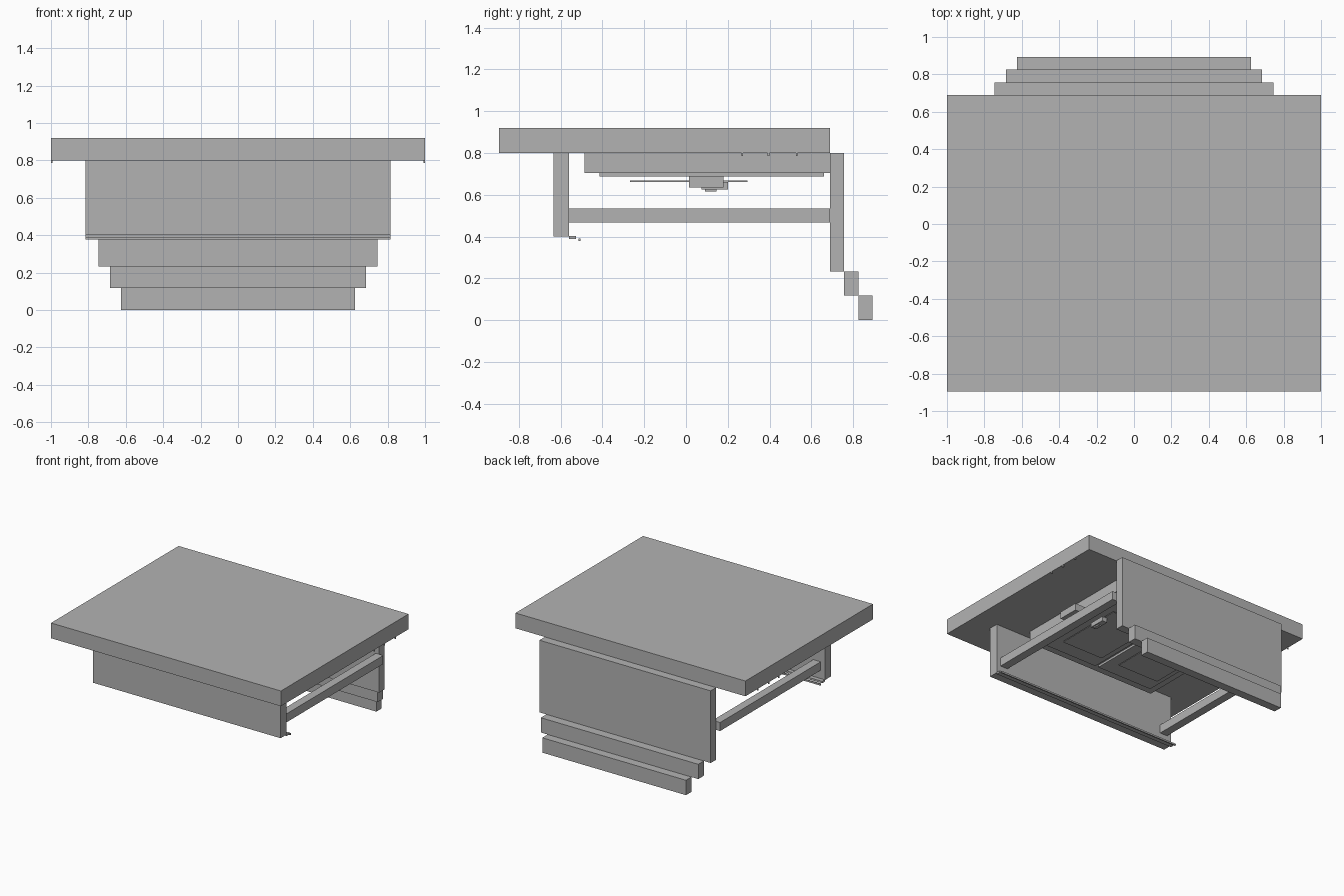
import bpy
import bmesh

cube = bpy.data.objects.get("Cube")
if cube:
    bpy.data.objects.remove(cube, do_unlink=True)

GREY = (0.45, 0.45, 0.45, 1.0)
grey = bpy.data.materials.new("plain_grey")
grey.use_nodes = True
grey.diffuse_color = GREY
grey.node_tree.nodes["Principled BSDF"].inputs["Base Color"].default_value = GREY


def box(name, xs, ys, zs):
    """Box from its (min, max) range on each axis."""
    mesh = bpy.data.meshes.new(name)
    bm = bmesh.new()
    bmesh.ops.create_cube(bm, size=1)
    for v in bm.verts:
        v.co = [r[0] if c < 0 else r[1] for c, r in zip(v.co, (xs, ys, zs))]
    bm.to_mesh(mesh)
    bm.free()
    mesh.materials.append(grey)
    obj = bpy.data.objects.new(name, mesh)
    bpy.context.collection.objects.link(obj)
    return obj


def wide(name, half, ys, zs):
    """Box centred on x."""
    return box(name, (-half, half), ys, zs)


def pair(name, xs, ys, zs):
    """Box on the left and its mirror on the right."""
    box("left_" + name, xs, ys, zs)
    box("right_" + name, (-xs[1], -xs[0]), ys, zs)


# Top slab and front panel
wide("top_slab", 1, (-0.895, 0.69), (0.80, 0.92))
wide("front_panel", 0.815, (-0.635, -0.56), (0.40, 0.80))

# Thin strips under the front panel
wide("front_lower_strip", 0.815, (-0.56, -0.527), (0.388, 0.403))
wide("front_lower_lip", 0.815, (-0.515, -0.505), (0.378, 0.391))

# Stepped back panels
wide("back_upper_panel", 0.745, (0.69, 0.757), (0.233, 0.80))
wide("back_middle_panel", 0.685, (0.757, 0.826), (0.117, 0.233))
wide("back_lower_panel", 0.625, (0.826, 0.893), (0, 0.117))

# Side rails joining front and back
pair("rail", (0.715, 0.78), (-0.56, 0.69), (0.468, 0.535))

# Housing beneath the slab with its two cover plates and thin sheets
wide("under_housing", 0.565, (-0.487, 0.69), (0.705, 0.80))
pair("cover_plate", (0.014, 0.50), (-0.415, 0.66), (0.688, 0.705))
pair("thin_sheet", (0.08, 0.44), (-0.267, 0.295), (0.662, 0.668))

# Side block and small latch
box("side_block", (0.58, 0.70), (0.015, 0.18), (0.635, 0.69))
box("latch", (0.42, 0.465), (0.075, 0.20), (0.625, 0.66))
box("latch_tip", (0.43, 0.455), (0.09, 0.145), (0.615, 0.625))

# Small pegs under the slab edges
for i, y in enumerate((0.27, 0.395, 0.53)):
    pair(f"edge_peg_{i + 1}", (0.992, 1.0), (y - 0.004, y + 0.004), (0.785, 0.80))
